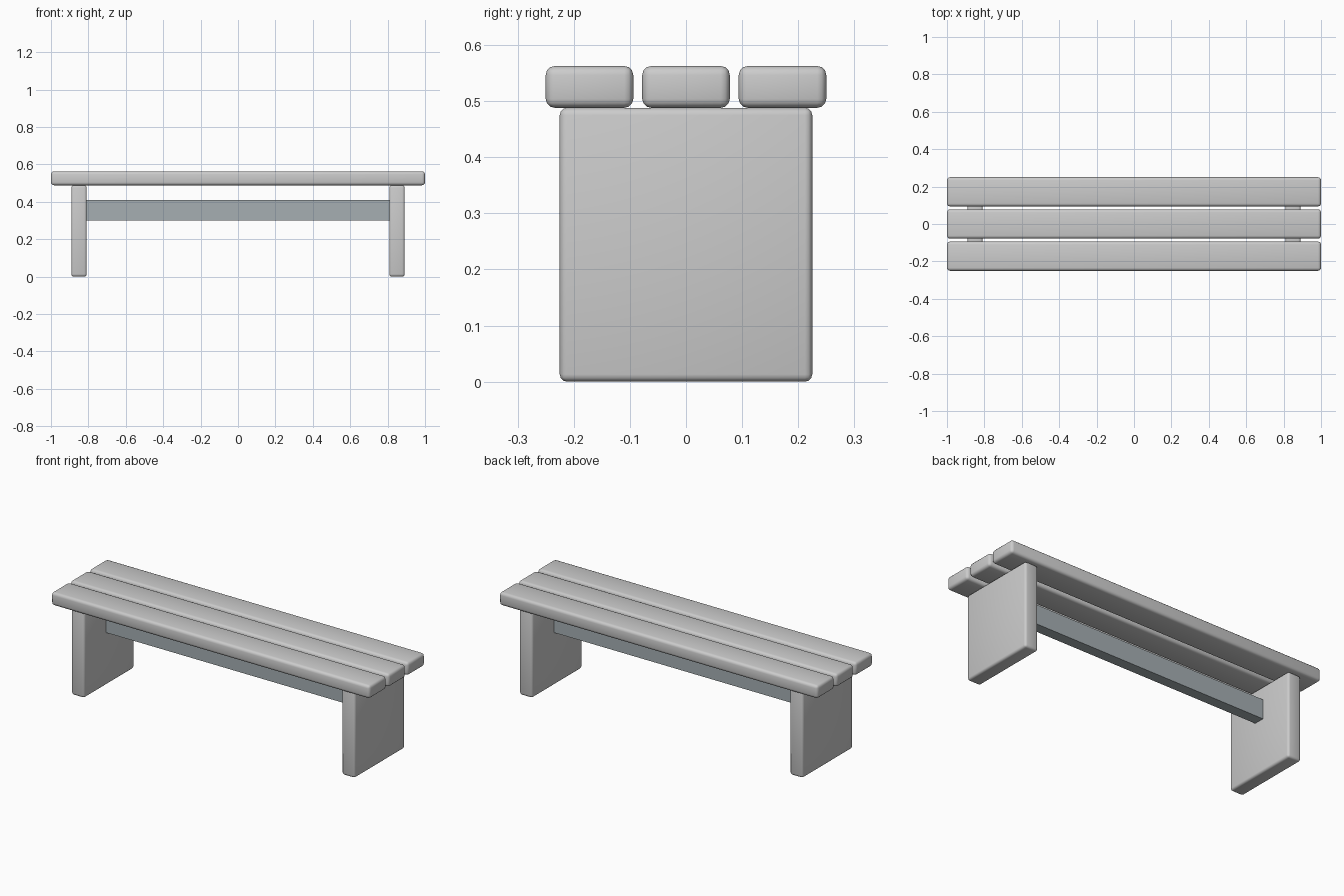
import bpy

if "Cube" in bpy.data.objects:
    bpy.data.objects.remove(bpy.data.objects["Cube"])


def box(name, x, y, z, bevel=0.0):
    """Box from (min, max) ranges, optionally with rounded edges."""
    spans = (x, y, z)
    bpy.ops.mesh.primitive_cube_add(size=1, location=[(a + b) / 2 for a, b in spans])
    obj = bpy.context.object
    obj.name = name
    obj.scale = [b - a for a, b in spans]
    bpy.ops.object.transform_apply(location=False, rotation=False, scale=True)
    if bevel:
        mod = obj.modifiers.new("rounded_edges", 'BEVEL')
        mod.width = bevel
        mod.segments = 3
        bpy.ops.object.modifier_apply(modifier=mod.name)
        bpy.ops.object.shade_smooth_by_angle()
    return obj


# Three seat slats with narrow gaps
for name, yc in (("front", -0.172), ("middle", 0.0), ("back", 0.172)):
    box(f"{name}_seat_slat", (-1, 1), (yc - 0.078, yc + 0.078), (0.488, 0.5625), 0.016)

# Two slab legs
for name, xc in (("left", -0.85), ("right", 0.85)):
    box(f"{name}_leg", (xc - 0.041, xc + 0.041), (-0.225, 0.225), (0.0, 0.488), 0.013)

# Darker stretcher beam between the legs
beam = box("stretcher_beam", (-0.812, 0.812), (-0.03, 0.03), (0.30, 0.41))
mat = bpy.data.materials.new("dark_grey")
mat.diffuse_color = (0.38, 0.43, 0.45, 1)
mat.use_nodes = True
mat.node_tree.nodes["Principled BSDF"].inputs["Base Color"].default_value = mat.diffuse_color
beam.data.materials.append(mat)
